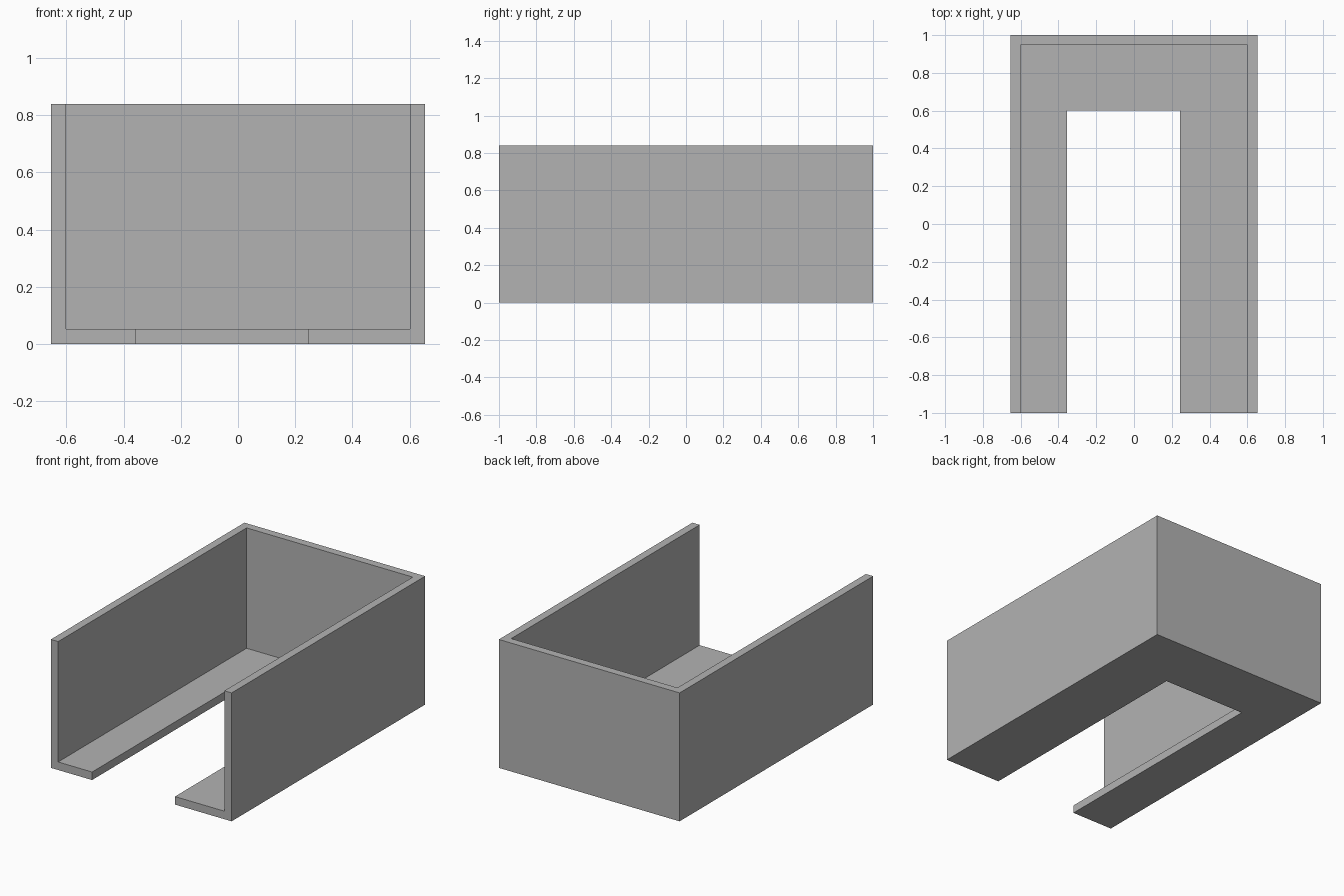
import bpy

cube = bpy.data.objects.get("Cube")
if cube:
    bpy.data.objects.remove(cube, do_unlink=True)

HALF_W, HEIGHT, WALL = 0.654, 0.84, 0.0525

grey = bpy.data.materials.new("plain grey")
grey.use_nodes = True
grey.diffuse_color = (0.45, 0.45, 0.45, 1)
grey.node_tree.nodes["Principled BSDF"].inputs["Base Color"].default_value = grey.diffuse_color


def box(name, low, high):
    """Axis-aligned box between two corners."""
    bpy.ops.mesh.primitive_cube_add(size=1)
    ob = bpy.context.object
    ob.name = name
    for v in ob.data.vertices:
        v.co = [h if c > 0 else l for c, l, h in zip(v.co, low, high)]
    ob.data.materials.append(grey)
    return ob


# Outer block of the open tray
tray = box("open_tray", (-HALF_W, -1, 0), (HALF_W, 1, HEIGHT))

# Cavity open at the top and front, and the off-centre slot in the floor
cutters = [
    box("cavity_cutter", (WALL - HALF_W, -1.2, WALL), (HALF_W - WALL, 1 - WALL, 1)),
    box("slot_cutter", (-0.356, -1.2, -0.2), (0.244, 0.6, 0.5)),
]

bpy.context.view_layer.objects.active = tray
for cutter in cutters:
    cutter.hide_render = True
    cut = tray.modifiers.new(cutter.name, "BOOLEAN")
    cut.operation = "DIFFERENCE"
    cut.solver = "EXACT"
    cut.object = cutter
    bpy.ops.object.modifier_apply(modifier=cut.name)
    bpy.data.objects.remove(cutter, do_unlink=True)
